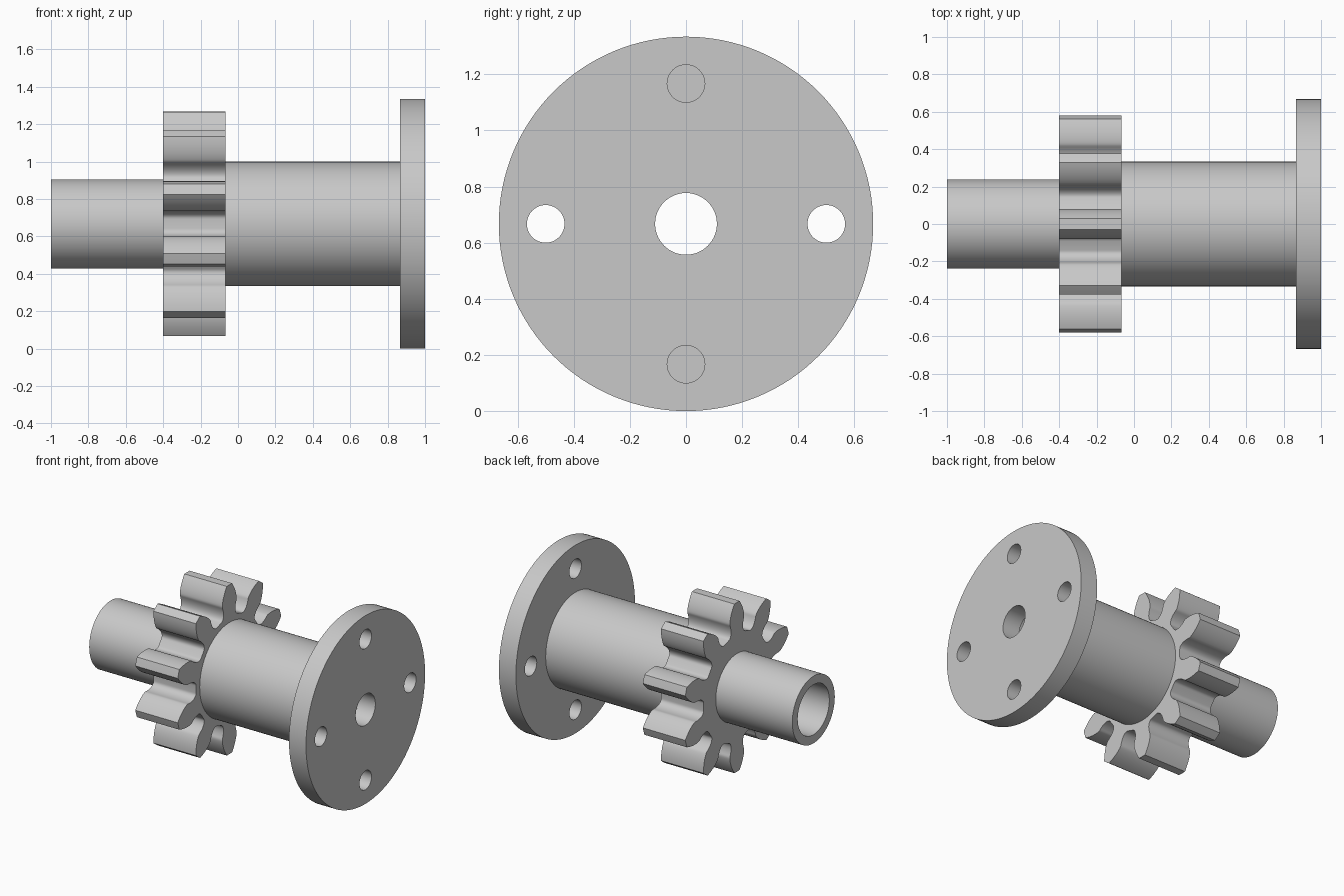
import bpy, bmesh
from math import sin, cos, tan, pi, acos, atan, sqrt, radians, hypot
from mathutils import Matrix

if "Cube" in bpy.data.objects:
    bpy.data.objects.remove(bpy.data.objects["Cube"])

AXIS_Z = 0.667
BORE = 0.177

grey = bpy.data.materials.new("light_grey")
grey.use_nodes = True
colour = (0.58, 0.58, 0.58, 1)
grey.diffuse_color = colour
grey.node_tree.nodes["Principled BSDF"].inputs["Base Color"].default_value = colour


def circle(r, cx=0, cy=0, n=96):
    return [(cx + r * cos(2 * pi * i / n), cy + r * sin(2 * pi * i / n)) for i in range(n)]


def gear_outline(teeth=10, module=0.1, pressure=radians(20)):
    """Involute gear with the undercut roots left by a rack cutter."""
    pitch = teeth * module / 2
    tip, root, base = pitch + module, pitch - 1.25 * module, pitch * cos(pressure)
    rack = pi * module / 4 - 1.25 * module * tan(pressure)
    inv = lambda a: tan(a) - a

    def half_angle(r):
        t = sqrt(max(r * r - root * root, 0))
        fillet = pi / teeth - (atan(t / root) - t / pitch + rack / pitch)
        if r < base:
            return fillet
        flank = pi / (2 * teeth) + inv(pressure) - inv(acos(base / r))
        return min(flank, fillet) if r < pitch else flank

    steps = 28
    radii = [root + (tip - root) * (i / steps) ** 1.5 for i in range(steps + 1)]
    side = [(r, half_angle(r)) for r in radii]
    tooth = [(r, -a) for r, a in side] + [(tip, 0)] + [(r, a) for r, a in reversed(side)]
    return [(r * cos(a + k * 2 * pi / teeth), r * sin(a + k * 2 * pi / teeth))
            for k in range(teeth) for r, a in tooth]


def extruded(name, x0, x1, outlines):
    """Fill the outlines (inner ones become holes) and extrude along x."""
    curve = bpy.data.curves.new(name, "CURVE")
    curve.dimensions = "2D"
    curve.fill_mode = "BOTH"
    curve.extrude = (x1 - x0) / 2
    for pts in outlines:
        spline = curve.splines.new("POLY")
        spline.points.add(len(pts) - 1)
        for p, (u, v) in zip(spline.points, pts):
            p.co = (u, v, 0, 1)
        spline.use_cyclic_u = True
    helper = bpy.data.objects.new(name + "_outline", curve)
    bpy.context.collection.objects.link(helper)
    bpy.context.view_layer.update()
    mesh = bpy.data.meshes.new_from_object(
        helper.evaluated_get(bpy.context.evaluated_depsgraph_get()))
    bpy.data.objects.remove(helper)

    bm = bmesh.new()
    bm.from_mesh(mesh)
    bmesh.ops.remove_doubles(bm, verts=bm.verts, dist=1e-5)
    bmesh.ops.transform(bm, verts=bm.verts, matrix=Matrix.Translation(
        ((x0 + x1) / 2, 0, AXIS_Z)) @ Matrix.Rotation(pi / 2, 4, "Y"))
    bmesh.ops.recalc_face_normals(bm, faces=bm.faces)
    bm.to_mesh(mesh)
    bm.free()
    mesh.name = name
    mesh.materials.clear()
    mesh.materials.append(grey)
    obj = bpy.data.objects.new(name, mesh)
    bpy.context.collection.objects.link(obj)
    bpy.ops.object.select_all(action="DESELECT")
    obj.select_set(True)
    bpy.context.view_layer.objects.active = obj
    bpy.ops.object.shade_smooth_by_angle(angle=radians(25))
    return obj


# Flange with a centre hole and four bolt holes
bolts = [circle(0.067, 0.5 * cos(k * pi / 2), 0.5 * sin(k * pi / 2), 48) for k in range(4)]
extruded("flange", 0.867, 1.0, [circle(0.667, n=128), circle(0.11, n=64)] + bolts)

# Thick shaft, pinion and thin end tube share one bore
extruded("main_shaft", -0.067, 0.867, [circle(0.333), circle(BORE)])
extruded("pinion_gear", -0.4, -0.067, [gear_outline(), circle(BORE)])
extruded("end_tube", -1.0, -0.4, [circle(0.238), circle(BORE)])
